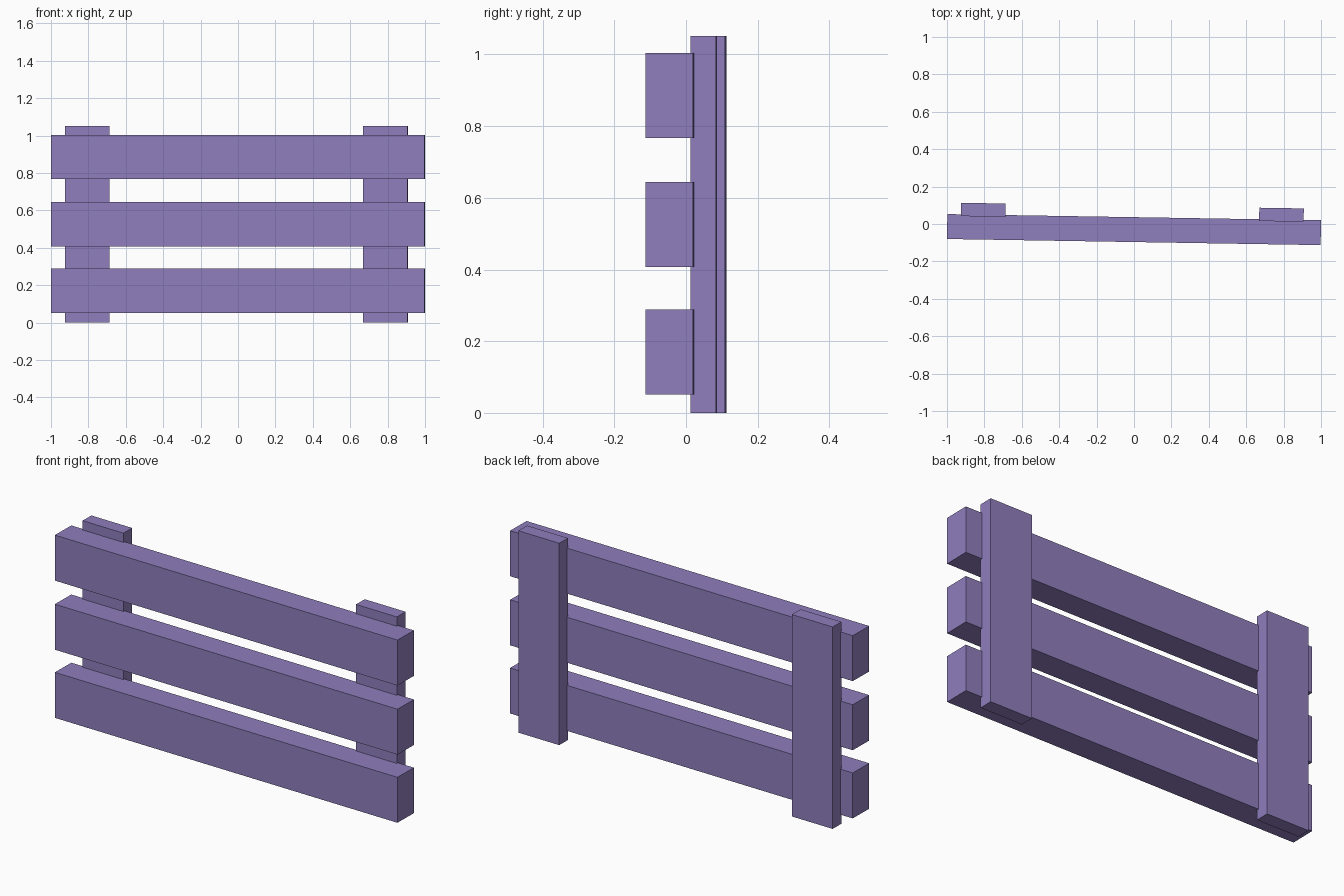
import bpy
from mathutils import Matrix, Vector

if "Cube" in bpy.data.objects:
    bpy.data.objects.remove(bpy.data.objects["Cube"])

mat = bpy.data.materials.new("soft purple")
mat.diffuse_color = (0.275, 0.210, 0.51, 1)
mat.use_nodes = True
mat.node_tree.nodes["Principled BSDF"].inputs["Base Color"].default_value = mat.diffuse_color

# the whole fence is turned very slightly about z
TURN = Matrix.Translation((0, -0.030, 0)) @ Matrix.Rotation(-0.0164, 4, 'Z')


def board(name, center, size):
    bpy.ops.mesh.primitive_cube_add(size=1)
    ob = bpy.context.object
    ob.name = name
    ob.data.transform(TURN @ Matrix.Translation(center)
                      @ Matrix.Diagonal(Vector((*size, 1))))
    ob.data.materials.append(mat)
    return ob


# three horizontal rails
for name, z in (("lower_rail", 0.170), ("middle_rail", 0.525), ("upper_rail", 0.885)):
    board(name, (0, 0, z), (1.998, 0.133, 0.237))

# two flat posts set slightly into the back of the rails
for name, x in (("left_post", -0.8075), ("right_post", 0.787)):
    board(name, (x, 0.0925, 0.526), (0.238, 0.071, 1.052))
